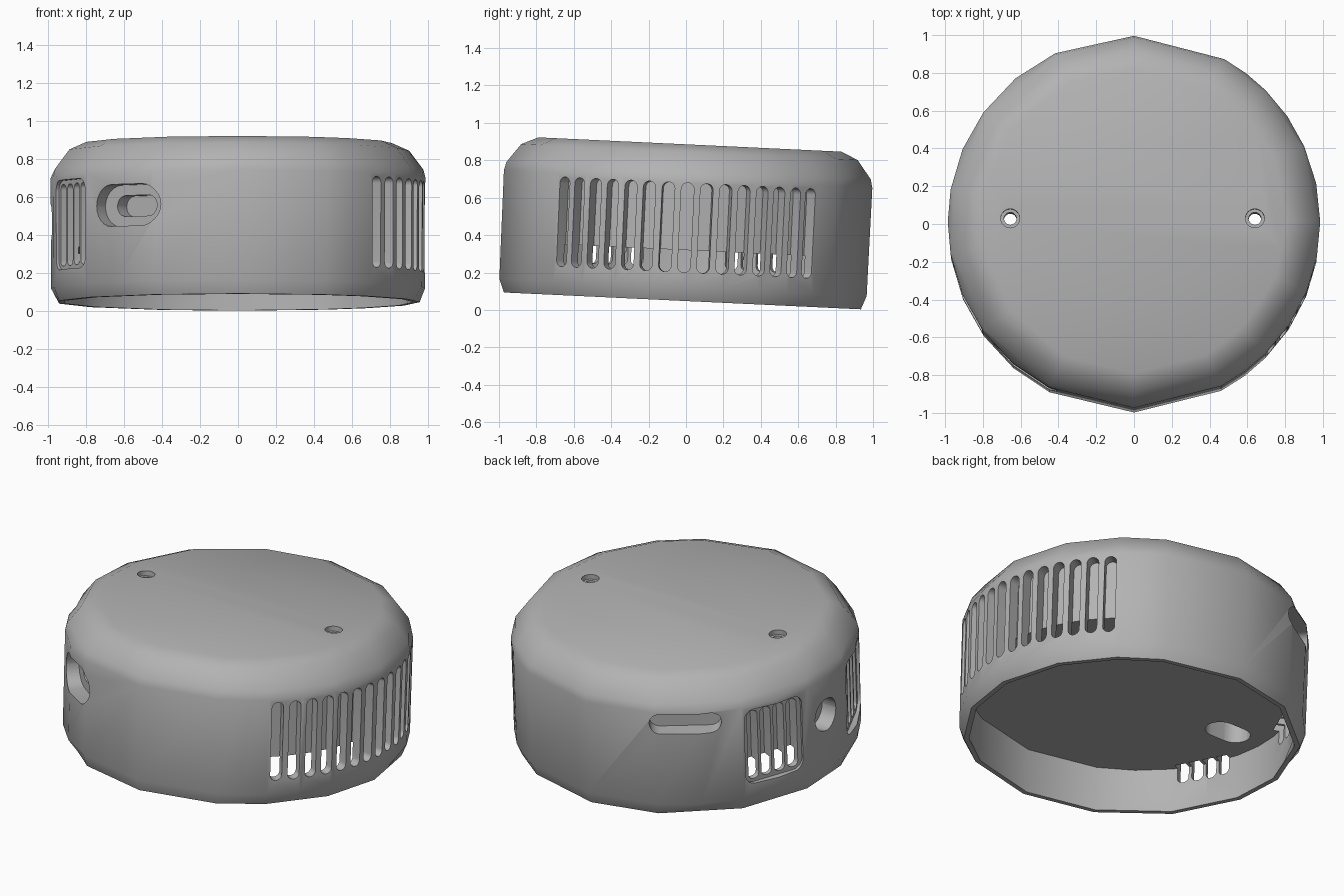
import bpy, bmesh
from math import sin, cos, pi, radians
from mathutils import Matrix, Vector

cube = bpy.data.objects.get("Cube")
if cube:
    bpy.data.objects.remove(cube)

grey = bpy.data.materials.new("plain_grey")
grey.use_nodes = True
COLOUR = (0.45, 0.45, 0.45, 1)
grey.diffuse_color = COLOUR
grey.node_tree.nodes["Principled BSDF"].inputs["Base Color"].default_value = COLOUR

# Irregular facets: flat front and back, rounder sides
MAIN = [0, 24, 45, 61, 90, 115, 144, 170, 190, 216, 243, 270, 298, 315, 338]
TILT = (Matrix.Translation((0, 0, 0.46)) @ Matrix.Rotation(radians(-2.7), 4, "X")
        @ Matrix.Translation((0, 0, -0.46)))


def ring(r, z, fine):
    """Points of one ring; a coarse ring puts its midpoints on the chords."""
    pts = []
    for i, a in enumerate(MAIN):
        b = MAIN[(i + 1) % len(MAIN)]
        b = b if b > a else b + 360
        p, q = (Vector((r * cos(radians(t)), r * sin(radians(t)), z)) for t in (a, b))
        pts.append(p)
        if not {a, b} & {90, 270}:
            m = (p + q) / 2
            if fine:
                s = r / m.xy.length
                m.x, m.y = m.x * s, m.y * s
            pts.append(m)
    return pts


def make_object(name, bm, material=None):
    bmesh.ops.recalc_face_normals(bm, faces=bm.faces)
    me = bpy.data.meshes.new(name)
    bm.to_mesh(me)
    bm.free()
    ob = bpy.data.objects.new(name, me)
    bpy.context.collection.objects.link(ob)
    if material:
        me.materials.append(material)
    return ob


def loft(bm, rings):
    """Skin a list of closed loops and cap both ends."""
    loops = [[bm.verts.new(p) for p in pts] for pts in rings]
    n = len(loops[0])
    for a, b in zip(loops, loops[1:]):
        for i in range(n):
            j = (i + 1) % n
            bm.faces.new((a[i], a[j], b[j], b[i]))
    bm.faces.new(loops[0])
    bm.faces.new(loops[-1])


def rounded(w, h, r, seg=6):
    pts = []
    for k, (sx, sy) in enumerate(((1, 1), (-1, 1), (-1, -1), (1, -1))):
        for s in range(seg + 1):
            a = (k + s / seg) * pi / 2
            pts.append((sx * (w / 2 - r) + r * cos(a), sy * (h / 2 - r) + r * sin(a)))
    return pts


def side_cut(bm, angle, z, w, h, corner, depth, offset=0):
    """Rounded prism pushed into the wall, reaching in to radius `depth`."""
    t = radians(angle)
    out, across = Vector((cos(t), sin(t), 0)), Vector((-sin(t), cos(t), 0))
    shape = rounded(w, h, corner * 0.998)
    loft(bm, [[out * d + across * (u + offset) + Vector((0, 0, z + v)) for u, v in shape]
              for d in (depth, 1.1)])


def down_cut(bm, x, y, w, h, z0, z1):
    shape = rounded(w, h, min(w, h) * 0.499)
    loft(bm, [[Vector((x + u, y + v, z)) for u, v in shape] for z in (z0, z1)])


# Cap body: outside skin, then the hollow underneath
profile = [(0.925, 0.048, False), (0.955, 0.048, False), (0.983, 0.12, True),
           (0.986, 0.70, True), (0.975, 0.745, False), (0.90, 0.845, False),
           (0.81, 0.885, False)]
bm = bmesh.new()
hollow = [(0.925, 0.32, True), (0.925, 0.12, True)]
loft(bm, [ring(*p) for p in hollow + profile])
body = make_object("cap_body", bm, grey)

# First cuts: vent slots, window recesses, ports and screw countersinks
first = bmesh.new()
for i in range(15):
    side_cut(first, (i - 7) * 6, 0.44, 0.068, 0.48, 0.034, 0.915)
for angle in (156, 204):
    side_cut(first, angle, 0.44, 0.38, 0.47, 0.06, 0.947)
side_cut(first, 125, 0.63, 0.41, 0.125, 0.0625, 0.87)
side_cut(first, 179, 0.465, 0.2, 0.2, 0.1, 0.88)
side_cut(first, 233, 0.523, 0.42, 0.22, 0.11, 0.88)
for x in (-0.655, 0.64):
    down_cut(first, x, 0.01, 0.1, 0.1, 0.855, 1)

# Second cuts: window openings, port slot, screw holes
second = bmesh.new()
for angle in (156, 204):
    for k in range(4):
        side_cut(second, angle, 0.44, 0.068, 0.43, 0.03, 0.87, (k - 1.5) * 0.086)
side_cut(second, 233, 0.523, 0.26, 0.11, 0.055, 0.8)
for x in (-0.655, 0.64):
    down_cut(second, x, 0.01, 0.066, 0.066, 0, 1)

# Third cuts: screw wells opening into the hollow
third = bmesh.new()
for x in (-0.69, 0.675):
    down_cut(third, x, 0.01, 0.28, 0.18, 0.2, 0.7)

for name, cut in (("pocket_cutter", first), ("opening_cutter", second),
                  ("well_cutter", third)):
    cutter = make_object(name, cut)
    mod = body.modifiers.new(name, "BOOLEAN")
    mod.operation = "DIFFERENCE"
    mod.solver = "EXACT"
    mod.object = cutter
    bpy.context.view_layer.objects.active = body
    bpy.ops.object.modifier_apply(modifier=name)
    bpy.data.objects.remove(cutter)

# Lean the cap slightly towards the back and shade it
body.data.transform(TILT)
bpy.ops.object.select_all(action="DESELECT")
body.select_set(True)
bpy.context.view_layer.objects.active = body
bpy.ops.object.shade_smooth_by_angle(angle=radians(32))
